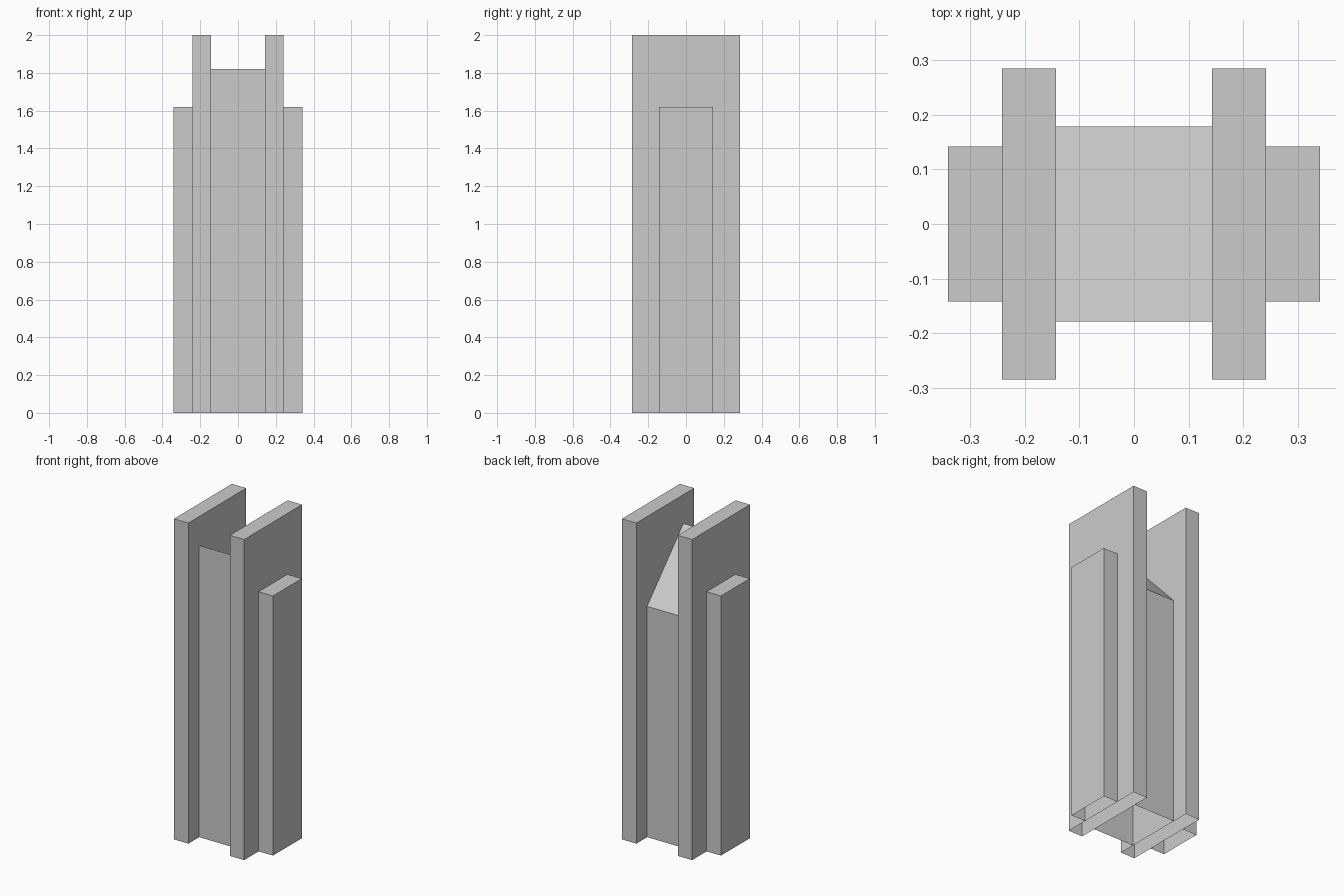
import bpy, bmesh

if "Cube" in bpy.data.objects:
    bpy.data.objects.remove(bpy.data.objects["Cube"])


def open_block(name, x0, x1, half_y, front_z, back_z):
    """Upright block with an open underside; the top may slope front to back."""
    bm = bmesh.new()
    bmesh.ops.create_cube(bm, size=1)
    for v in bm.verts:
        top, back = v.co.z > 0, v.co.y > 0
        v.co.x = x1 if v.co.x > 0 else x0
        v.co.y = half_y if back else -half_y
        v.co.z = (back_z if back else front_z) if top else 0
    bottom = [f for f in bm.faces if all(v.co.z == 0 for v in f.verts)]
    bmesh.ops.delete(bm, geom=bottom, context='FACES_ONLY')
    mesh = bpy.data.meshes.new(name)
    bm.to_mesh(mesh)
    bm.free()
    obj = bpy.data.objects.new(name, mesh)
    bpy.context.collection.objects.link(obj)
    return obj


# Central core with a roof sloping down to the back
open_block("core", -0.143, 0.143, 0.179, 1.82, 1.44)

# Tall slabs and shorter outer buttresses, mirrored to the left
for name, x0, x1, half_y, height in (
    ("tall_slabs", 0.143, 0.242, 0.285, 2.0),
    ("outer_buttresses", 0.242, 0.341, 0.142, 1.62),
):
    obj = open_block(name, x0, x1, half_y, height, height)
    mirror = obj.modifiers.new("mirror", 'MIRROR')
    mirror.use_mirror_merge = False
